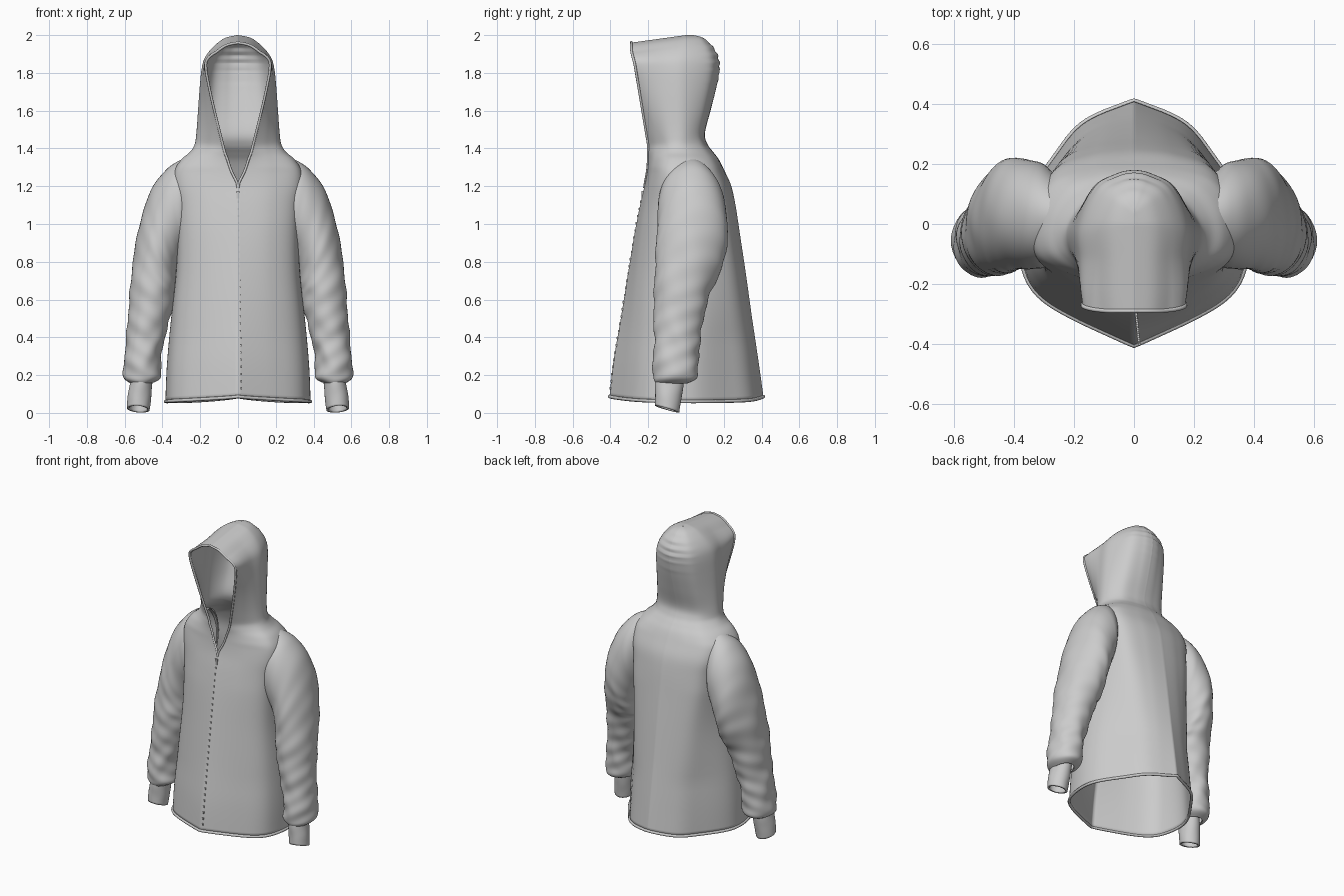
import bpy, bmesh, math
from mathutils import Vector

if "Cube" in bpy.data.objects:
    bpy.data.objects.remove(bpy.data.objects["Cube"])


def spline(pts, per):
    """Catmull-Rom samples through tuples of any length."""
    out, n = [], len(pts)
    for i in range(n - 1):
        a, b, c, d = pts[max(i - 1, 0)], pts[i], pts[i + 1], pts[min(i + 2, n - 1)]
        for k in range(per):
            t = k / per
            out.append(tuple(0.5 * (2 * q + (r - p) * t + (2 * p - 5 * q + 4 * r - s) * t * t
                                    + (3 * q - p - 3 * r + s) * t ** 3)
                             for p, q, r, s in zip(a, b, c, d)))
    return out + [tuple(pts[-1])]


def loft(name, rows, closed=False, flip=False, thick=0.008, hole=None):
    """Skin rows of points; mirrored across x and given cloth thickness."""
    bm = bmesh.new()
    grid = [[bm.verts.new(p) for p in r] for r in rows]
    n = len(rows[0])
    for a, b in zip(grid, grid[1:]):
        for j in range(n if closed else n - 1):
            k = (j + 1) % n
            q = [a[j], a[k], b[k], b[j]]
            if hole and hole(sum((v.co for v in q), Vector()) / 4):
                continue
            bm.faces.new(q[::-1] if flip else q).smooth = True
    bmesh.ops.delete(bm, geom=[v for v in bm.verts if not v.link_faces], context='VERTS')
    me = bpy.data.meshes.new(name)
    bm.to_mesh(me)
    bm.free()
    ob = bpy.data.objects.new(name, me)
    bpy.context.collection.objects.link(ob)
    m = ob.modifiers.new("mirror", 'MIRROR')
    m.merge_threshold = 0.0008
    s = ob.modifiers.new("thickness", 'SOLIDIFY')
    s.thickness, s.offset = thick, -1
    return ob


def tube(name, pts, r, cyclic=False):
    """Rounded seam along a path."""
    cu = bpy.data.curves.new(name, 'CURVE')
    cu.dimensions = '3D'
    cu.bevel_depth, cu.bevel_resolution = r, 2
    sp = cu.splines.new('POLY')
    sp.points.add(len(pts) - 1)
    for q, p in zip(sp.points, pts):
        q.co = (*p, 1)
    sp.use_cyclic_u = cyclic
    ob = bpy.data.objects.new(name, cu)
    bpy.context.collection.objects.link(ob)


def clamp(v):
    return max(0.0, min(1.0, v))


# Body and hood: height, half width, front y, back y, half width of front opening
PROFILE = [
    (0.06, .375, -.405, .41, 0), (0.25, .367, -.385, .385, 0), (0.50, .345, -.345, .35, 0),
    (0.75, .32, -.305, .315, 0), (0.95, .315, -.272, .285, 0), (1.10, .32, -.243, .262, 0),
    (1.20, .335, -.22, .24, 0), (1.28, .33, -.205, .205, .035), (1.34, .295, -.20, .175, .055),
    (1.38, .25, -.20, .145, .07), (1.42, .225, -.20, .115, .08), (1.48, .216, -.21, .10, .095),
    (1.60, .208, -.23, .13, .125), (1.72, .20, -.25, .16, .152), (1.82, .19, -.267, .178, .17),
    (1.88, .174, -.277, .172, .165), (1.93, .14, -.285, .148, .135), (1.97, .095, -.29, .112, .09),
    (1.99, .055, -.29, .08, .052), (2.0, 0, -.29, .04, 0)]
body = []
for z, w, f, b, ex in spline(PROFILE, 5):
    w, ex = max(w, 0), max(ex, 0) if z > 1.2 else 0
    hood = clamp((z - 1.3) / 0.12)
    chest = clamp((z - .4) / .6) * (1 - hood)   # squarer shoulders
    skirt = clamp((1 - z) / .8)                 # pointed, draped hem
    half = [(ex, f), (max(.55 * w, ex + .5 * (w - ex)), f * (.82 - .04 * hood + .05 * chest - .04 * skirt)),
            (w * .97, f * (.44 + .08 * chest)), (w, .04 - .05 * hood),
            (w * (.64 + .08 * hood + .16 * chest), b * (.68 + .05 * chest - .03 * skirt)),
            (w * (.3 + .1 * chest), b * (.94 - .03 * skirt)), (0, b)]
    pts, sect = [], spline(half, 8)
    for j, (x, y) in enumerate(sect):
        u = j / (len(sect) - 1)
        fold = 1 - .02 * clamp(1 - z / 1.2) * math.sin(u * math.pi * 4) ** 2
        if z > 1.75:    # gathers on the back of the hood
            fold += .025 * math.sin(z * 150) * clamp((u - .6) * 3) * clamp((2 - z) * 15)
        zz = z + .03 * clamp(1 - z / .5) * 4 * (u - .5) ** 2
        zz -= .04 * clamp(-y / .29) * clamp((z - 1.85) / .1)
        pts.append((0 if j == len(sect) - 1 else max(x * fold, 0), y * fold, zz))
    body.append(pts)


def armhole(c):
    return c.x > .26 and ((c.y - .03) / .09) ** 2 + ((c.z - 1.10) / .14) ** 2 < 1


loft("body_and_hood", body, hole=armhole)

# Hem and hood edge seams
hem = body[0]
tube("hem_band", hem + [(-x, y, z) for x, y, z in hem[-2:0:-1]], .009, True)
edge = [r[0] for r in body if r[0][2] > 1.2 and r[0][0] > 0]
tube("hood_edge", [(0, -.22, 1.19)] + edge + [(0, -.29, 1.962)]
     + [(-x, y, z) for x, y, z in edge[::-1]] + [(0, -.22, 1.19)], .007)

# Sleeves: outer x, z, inner x, z, centre y, half depth
SLEEVE = [
    (.24, 1.355, .25, .94, .02, .125), (.32, 1.33, .275, .88, .025, .17),
    (.385, 1.285, .29, .84, .03, .18), (.455, 1.19, .305, .80, .035, .185),
    (.507, 1.05, .32, .74, .03, .188),
    (.548, .86, .325, .66, .01, .174), (.57, .68, .335, .60, -.02, .15),
    (.582, .50, .37, .46, -.04, .13), (.595, .36, .40, .34, -.05, .12),
    (.605, .25, .41, .24, -.055, .122), (.605, .185, .41, .185, -.06, .115),
    (.57, .155, .445, .16, -.075, .085)]
CUFF = [(.565, .20, .45, .20, -.085, .075), (.575, .14, .455, .14, -.09, .074),
        (.585, .08, .46, .075, -.095, .068), (.588, .025, .468, .015, -.10, .064)]


def rings(spec, per, wrinkle, tilt, n=48):
    rows = []
    for ox, oz, ix, iz, cy, hy in spline(spec, per):
        c = Vector(((ox + ix) / 2, cy, (oz + iz) / 2))
        h = Vector(((ox - ix) / 2, 0, (oz - iz) / 2))
        low = clamp((1.0 - c.z) / .7)
        row = []
        for j in range(n):
            a = math.tau * j / n
            k = 1 + wrinkle * (.008 + .035 * low) * (
                .6 * math.sin(c.z * 34 + 2 * a + math.sin(3 * a))
                + .5 * math.sin(c.z * 63 - 3 * a + 1) + .3 * math.sin(c.z * 17 + 5 * a))
            p = c + h * (math.cos(a) * k)
            p.y += hy * math.sin(a) * k
            p.z -= tilt * math.sin(a)
            row.append(p)
        rows.append(row)
    return rows


loft("sleeves", rings(SLEEVE, 9, 1, 0), True, True)
loft("cuffs", rings(CUFF, 4, .25, .018), True, True, .012)

# Zip teeth and pull along the front
bm = bmesh.new()
front = [r[0] for r in body if .08 < r[0][2] < 1.2]
for i in range(28):
    z = .13 + i * .038
    lo = max((p for p in front if p[2] <= z), key=lambda p: p[2])
    hi = min((p for p in front if p[2] > z), key=lambda p: p[2], default=lo)
    t = (z - lo[2]) / max(hi[2] - lo[2], 1e-4)
    y = lo[1] + (hi[1] - lo[1]) * t
    last = i == 27
    cube = bmesh.ops.create_cube(bm, size=.010)['verts']
    bmesh.ops.scale(bm, verts=cube, vec=(1.6, 1, 4) if last else (.8, .8, 1.2))
    bmesh.ops.translate(bm, verts=cube, vec=(.02 * (1 - z / 1.2), y, z))
me = bpy.data.meshes.new("zip")
bm.to_mesh(me)
bm.free()
bpy.context.collection.objects.link(bpy.data.objects.new("zip", me))
